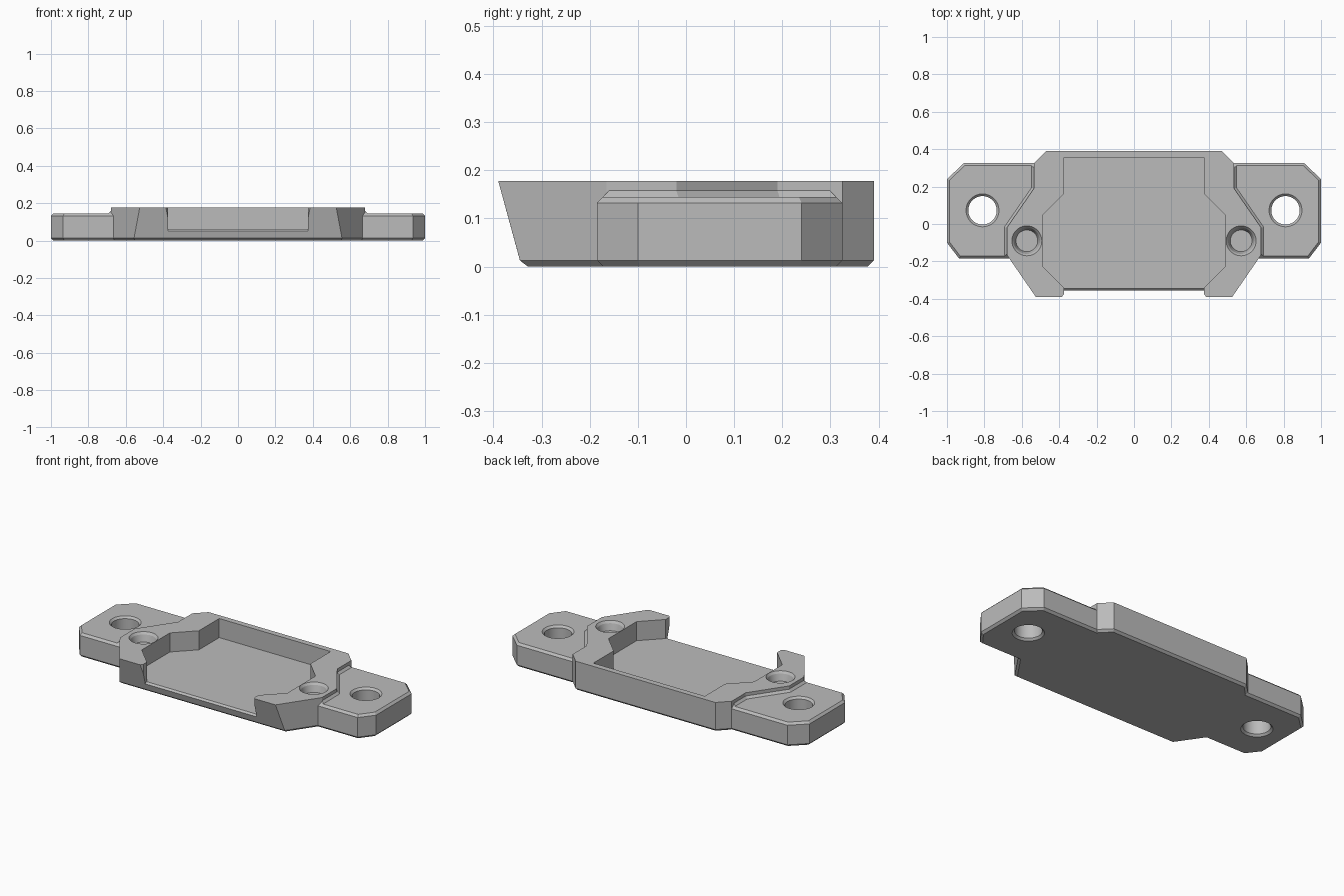
import bpy, bmesh, math
from mathutils import Vector

cube = bpy.data.objects.get("Cube")
if cube:
    bpy.data.objects.remove(cube, do_unlink=True)

TOP, EAR_TOP, FLOOR, CHAMFER = 0.178, 0.145, 0.062, 0.013

grey = bpy.data.materials.new("plain_grey")
grey.use_nodes = True
colour = (0.5, 0.5, 0.5, 1)
grey.diffuse_color = colour
grey.node_tree.nodes["Principled BSDF"].inputs["Base Color"].default_value = colour


def finish(bm, name):
    bmesh.ops.recalc_face_normals(bm, faces=bm.faces)
    mesh = bpy.data.meshes.new(name)
    bm.to_mesh(mesh)
    bm.free()
    mesh.materials.append(grey)
    obj = bpy.data.objects.new(name, mesh)
    bpy.context.collection.objects.link(obj)
    return obj


def prism(name, outline, z0, z1, bottom=0, top=0, front_cut=False):
    """Upright prism with optional chamfered rims and a raked front."""
    bm = bmesh.new()
    base = bm.faces.new([bm.verts.new((x, y, z0)) for x, y in outline])
    ext = bmesh.ops.extrude_face_region(bm, geom=[base])
    for v in ext["geom"]:
        if isinstance(v, bmesh.types.BMVert):
            v.co.z = z1
    if front_cut:
        cut = bmesh.ops.bisect_plane(
            bm, geom=bm.verts[:] + bm.edges[:] + bm.faces[:],
            plane_co=(0, -0.39, TOP), plane_no=(0, -0.165, -0.045), clear_outer=True)
        rim = [e for e in cut["geom_cut"] if isinstance(e, bmesh.types.BMEdge)]
        bmesh.ops.holes_fill(bm, edges=rim)
        bmesh.ops.remove_doubles(bm, verts=bm.verts, dist=0.0005)
    bmesh.ops.recalc_face_normals(bm, faces=bm.faces)
    for z, size in ((z0, bottom), (z1, top)):
        if size:
            edges = [e for e in bm.edges if all(abs(v.co.z - z) < 1e-4 for v in e.verts)]
            bmesh.ops.bevel(bm, geom=edges, offset=size, segments=1, affect='EDGES')
    return finish(bm, name)


def turned(name, x, y, profile, sides=48):
    """Round solid from (radius, height) pairs."""
    bm = bmesh.new()
    rings = []
    for r, z in profile:
        rings.append([bm.verts.new((x + r * math.cos(i * math.tau / sides),
                                    y + r * math.sin(i * math.tau / sides), z))
                      for i in range(sides)])
    for a, b in zip(rings, rings[1:]):
        for i in range(sides):
            j = (i + 1) % sides
            bm.faces.new((a[i], a[j], b[j], b[i]))
    bm.faces.new(rings[0])
    bm.faces.new(rings[-1])
    return finish(bm, name)


def combine(target, tool, operation):
    mod = target.modifiers.new(operation, 'BOOLEAN')
    mod.operation, mod.object, mod.solver = operation, tool, 'EXACT'
    bpy.context.view_layer.objects.active = target
    bpy.ops.object.modifier_apply(modifier=mod.name)
    bpy.data.objects.remove(tool, do_unlink=True)


def both_sides(half):
    return half + [(-x, y) for x, y in reversed(half)]


# Central tray block with raked front
tray = prism("mounting_tray", both_sides([
    (0.47, 0.39), (0.535, 0.325), (0.535, 0.19), (0.68, -0.02),
    (0.68, -0.165), (0.525, -0.39)]), 0, TOP, bottom=CHAMFER, front_cut=True)

# Side ears, and the sloped fillet where they meet the tray
ear = [(0.5, 0.325), (0.91, 0.325), (1, 0.24), (1, -0.1), (0.935, -0.185), (0.5, -0.185)]
fillet = [(0.45, 0.312), (0.548, 0.312), (0.548, 0.194), (0.693, -0.016),
          (0.693, -0.172), (0.45, -0.172)]
for side in (1, -1):
    combine(tray, prism("ear", [(side * x, y) for x, y in ear], 0, EAR_TOP,
                        CHAMFER, CHAMFER), 'UNION')
    combine(tray, prism("ear_fillet", [(side * x, y) for x, y in fillet], 0.135,
                        EAR_TOP + CHAMFER, 0, CHAMFER), 'UNION')

# Recess open to the front
combine(tray, prism("recess", both_sides([
    (0.375, 0.355), (0.375, 0.16), (0.49, 0.045), (0.49, -0.225),
    (0.375, -0.34), (0.375, -0.375), (0.40, -0.41)]), FLOOR, 0.3), 'DIFFERENCE')

# Chamfer on the front lip of the recess floor
bm = bmesh.new()
bmesh.ops.create_cube(bm, size=1)
for v in bm.verts:
    front, high = v.co.y < 0, v.co.z > 0
    v.co = Vector((0.75 * v.co.x, -0.42 if front else (-0.335 if high else -0.357),
                   0.072 if high else 0.05))
combine(tray, finish(bm, "lip_cut"), 'DIFFERENCE')

# Through holes in the ears and blind sockets in the tray
for side in (1, -1):
    combine(tray, turned("ear_hole", side * 0.81, 0.073, [
        (0.098, -0.01), (0.088, 0), (0.076, 0.012), (0.076, EAR_TOP - 0.012),
        (0.088, EAR_TOP), (0.098, EAR_TOP + 0.01)]), 'DIFFERENCE')
    combine(tray, turned("socket", side * 0.573, -0.09, [
        (0.058, 0.125), (0.07, 0.165), (0.08, TOP), (0.088, TOP + 0.01)]), 'DIFFERENCE')

# Crisp edges, smooth hole walls
bpy.ops.object.select_all(action='DESELECT')
tray.select_set(True)
bpy.context.view_layer.objects.active = tray
bpy.ops.object.shade_smooth_by_angle(angle=math.radians(20))
